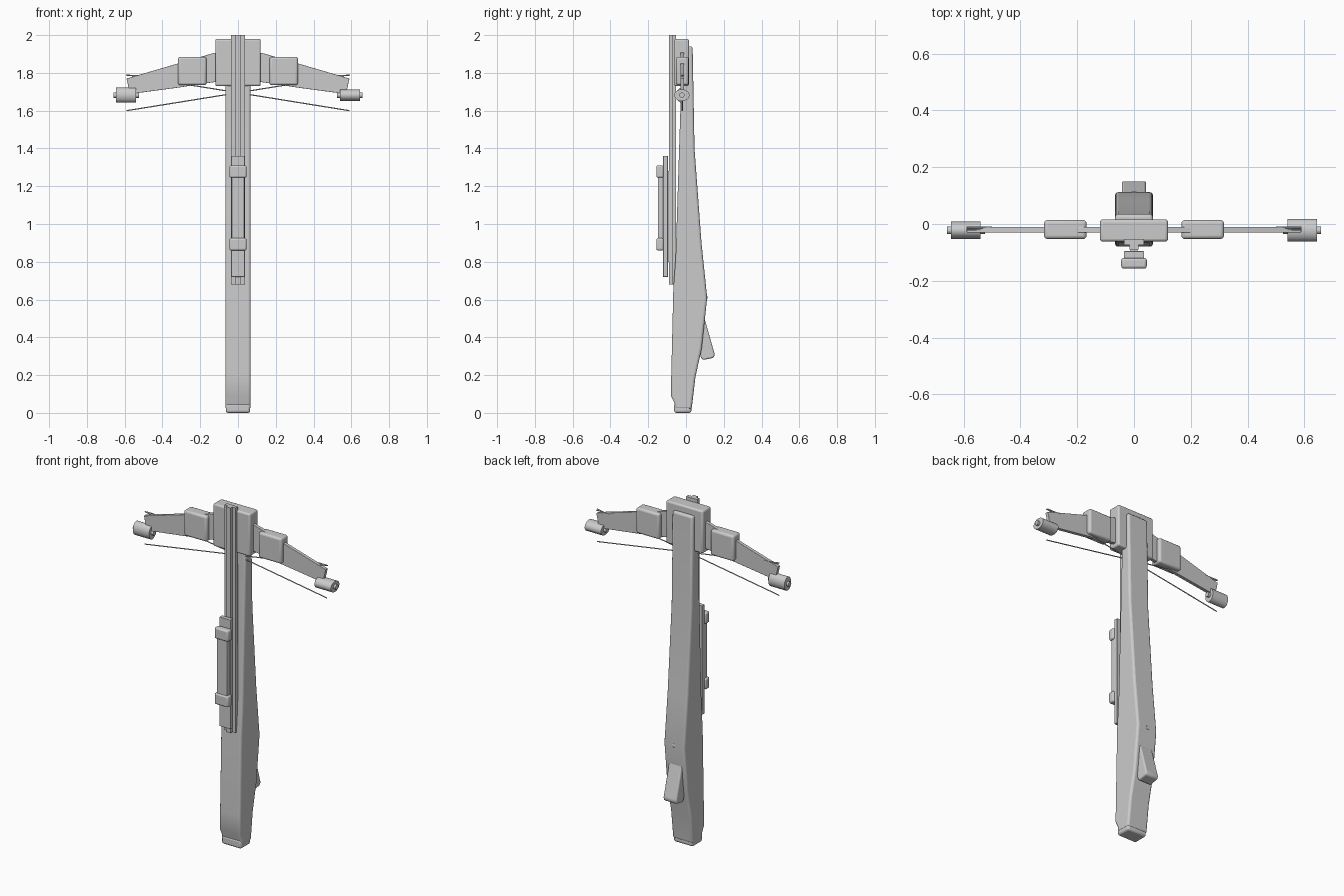
import bpy, bmesh, math
from mathutils import Vector

cube = bpy.data.objects.get("Cube")
if cube:
    bpy.data.objects.remove(cube)

grey = bpy.data.materials.new("light_grey")
grey.use_nodes = True
colour = (0.6, 0.6, 0.6, 1)
grey.diffuse_color = colour
grey.node_tree.nodes["Principled BSDF"].inputs["Base Color"].default_value = colour


def finish(name, bm, bevel=0):
    bmesh.ops.recalc_face_normals(bm, faces=bm.faces)
    mesh = bpy.data.meshes.new(name)
    bm.to_mesh(mesh)
    bm.free()
    mesh.materials.append(grey)
    ob = bpy.data.objects.new(name, mesh)
    bpy.context.collection.objects.link(ob)
    if bevel:
        mod = ob.modifiers.new("Bevel", "BEVEL")
        mod.width, mod.segments, mod.limit_method = bevel, 3, "ANGLE"
    for o in bpy.context.selected_objects:
        o.select_set(False)
    bpy.context.view_layer.objects.active = ob
    ob.select_set(True)
    bpy.ops.object.shade_smooth_by_angle()
    return ob


def prism(name, points, depth, bevel=0):
    """Extrude a closed loop of 3D points along a vector."""
    bm = bmesh.new()
    face = bm.faces.new([bm.verts.new(p) for p in points])
    out = bmesh.ops.extrude_face_region(bm, geom=[face])["geom"]
    bmesh.ops.translate(bm, vec=depth, verts=[v for v in out if isinstance(v, bmesh.types.BMVert)])
    return finish(name, bm, bevel)


def box(name, x, y, z, bevel=0):
    loop = [(x[0], y[0], z[0]), (x[1], y[0], z[0]), (x[1], y[0], z[1]), (x[0], y[0], z[1])]
    return prism(name, loop, (0, y[1] - y[0], 0), bevel)


def side_profile(name, yz, half, bevel):
    return prism(name, [(-half, y, z) for y, z in yz], (2 * half, 0, 0), bevel)


def rod(name, a, b, ry, rz, sides=32):
    """Elliptical cylinder between two points."""
    a, b = Vector(a), Vector(b)
    bm = bmesh.new()
    bmesh.ops.create_cone(bm, cap_ends=True, segments=sides, radius1=1, radius2=1, depth=1)
    for v in bm.verts:
        v.co = Vector((v.co.z * (b - a).length, v.co.y * ry, v.co.x * rz))
    turn = Vector((1, 0, 0)).rotation_difference(b - a)
    for v in bm.verts:
        v.co = turn @ v.co + (a + b) / 2
    return finish(name, bm)


# Stock, butt pad, lever and pin
side_profile("stock", [(-0.06, 0.02), (-0.06, 0.05), (-0.08, 0.09), (-0.078, 0.2), (-0.067, 0.66),
                       (-0.055, 0.82), (-0.03, 1.6), (-0.02, 1.94), (0.035, 1.94), (0.045, 1.4),
                       (0.082, 0.9), (0.112, 0.61), (0.083, 0.34), (0.05, 0.19), (0.03, 0.02)],
             0.067, 0.012)
box("butt_pad", (-0.064, 0.064), (-0.063, 0.028), (0, 0.05), 0.012)
side_profile("lever", [(0.06, 0.4), (0.095, 0.51), (0.152, 0.31), (0.147, 0.292), (0.09, 0.28),
                       (0.078, 0.295)], 0.043, 0.008)
rod("stock_pin", (-0.008, 0.106, 0.61), (0.008, 0.106, 0.61), 0.009, 0.012, 16)

# Rail with a raised ridge
box("rail", (-0.036, 0.036), (-0.074, -0.053), (0.68, 2))
box("rail_ridge", (-0.015, 0.015), (-0.09, -0.07), (0.68, 2))

# Sight on its mounting plate
box("sight_plate", (-0.036, 0.036), (-0.121, -0.096), (0.72, 1.36), 0.002)
box("sight_link", (-0.012, 0.012), (-0.1, -0.085), (0.8, 1.28))
box("sight_bar", (-0.034, 0.034), (-0.149, -0.12), (0.88, 1.3), 0.004)
for name, z in (("sight_rear_cap", (0.86, 0.925)), ("sight_front_cap", (1.245, 1.31))):
    box(name, (-0.045, 0.045), (-0.157, -0.119), z, 0.009)

# Head block
box("head_block", (-0.12, 0.12), (-0.062, 0.016), (1.73, 1.98), 0.01)

# Limbs, limb pockets, wheels, axles and crossing strings
for side, s in (("left", 1), ("right", -1)):
    outline = [(0.1, 1.91), (0.13, 1.905), (0.59, 1.77), (0.572, 1.688), (0.31, 1.723), (0.1, 1.755)]
    prism(side + "_limb", [(s * x, -0.03, z) for x, z in outline], (0, 0.02, 0), 0.002)
    box(side + "_limb_pocket", sorted((s * 0.167, s * 0.317)), (-0.053, 0.014), (1.735, 1.885), 0.012)
    rod(side + "_wheel", (s * 0.54, -0.022, 1.682), (s * 0.645, -0.022, 1.682), 0.04, 0.031)
    rod(side + "_axle", (s * 0.525, -0.022, 1.682), (s * 0.658, -0.022, 1.682), 0.014, 0.014, 16)
    rod(side + "_string", (s * 0.59, -0.02, 1.6), (s * -0.59, -0.02, 1.79), 0.003, 0.003, 8)
    rod(side + "_string_end", (s * 0.5, -0.012, 1.787), (s * 0.59, -0.012, 1.787), 0.003, 0.003, 8)
